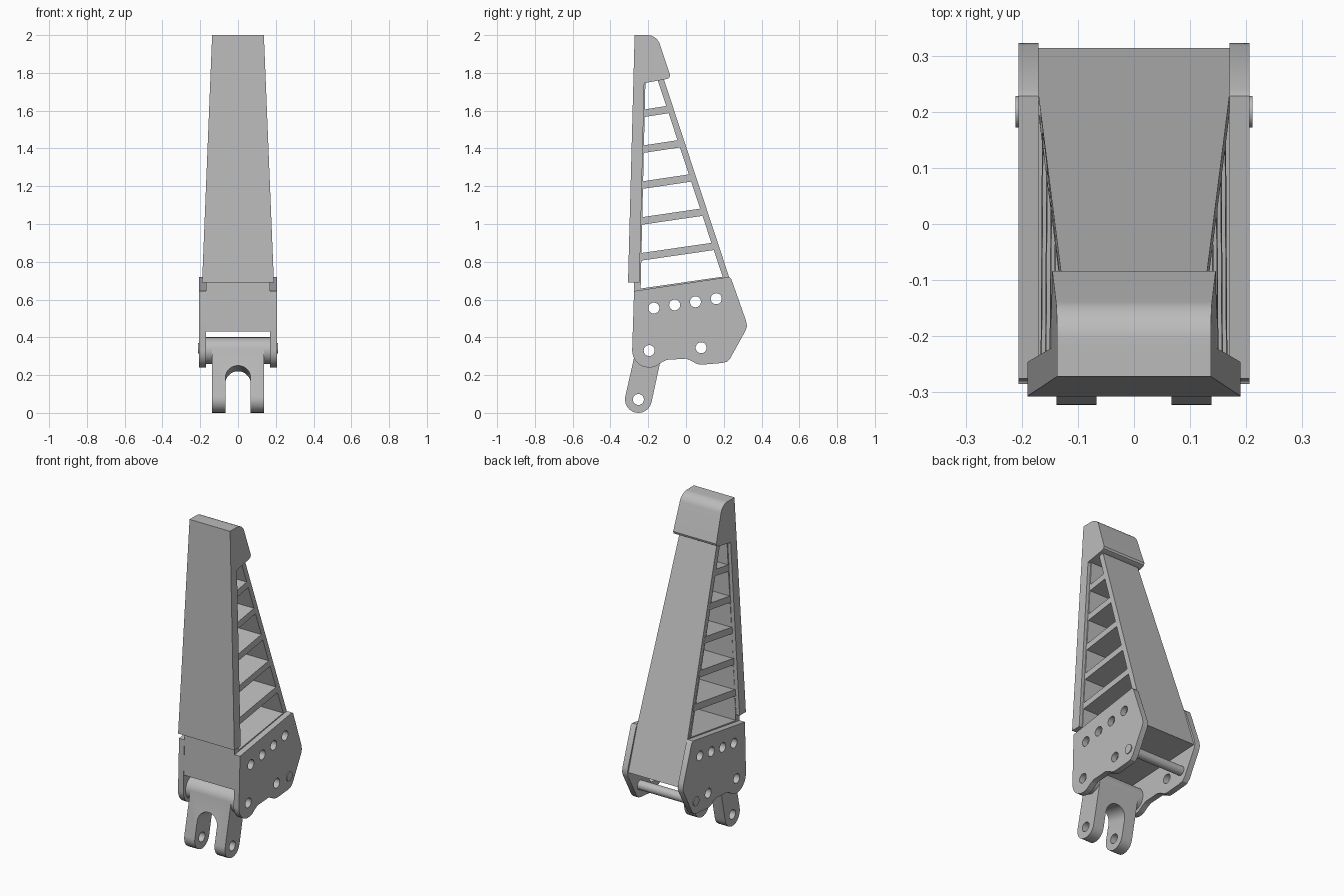
import bpy
import bmesh
from math import sin, cos, radians, atan2
from mathutils import Matrix, Vector

if "Cube" in bpy.data.objects:
    bpy.data.objects.remove(bpy.data.objects["Cube"])

grey = bpy.data.materials.new("plain_grey")
grey.use_nodes = True
grey.diffuse_color = (0.5, 0.5, 0.5, 1)
grey.node_tree.nodes["Principled BSDF"].inputs["Base Color"].default_value = (0.5, 0.5, 0.5, 1)


def make_object(name, bm):
    bmesh.ops.recalc_face_normals(bm, faces=bm.faces)
    mesh = bpy.data.meshes.new(name)
    bm.to_mesh(mesh)
    bm.free()
    mesh.materials.append(grey)
    obj = bpy.data.objects.new(name, mesh)
    bpy.context.collection.objects.link(obj)
    return obj


def prism(name, profile, left, right):
    """Extrude a (y, z) profile across x; left and right give x at a height."""
    bm = bmesh.new()
    a = [bm.verts.new((left(z), y, z)) for y, z in profile]
    b = [bm.verts.new((right(z), y, z)) for y, z in profile]
    bm.faces.new(a)
    bm.faces.new(b[::-1])
    n = len(profile)
    for i in range(n):
        j = (i + 1) % n
        bm.faces.new((a[j], a[i], b[i], b[j]))
    return make_object(name, bm)


def centred(name, profile, width):
    return prism(name, profile, lambda z: -width(z), width)


def rod(name, y, z, radius, half):
    bm = bmesh.new()
    turn = Matrix.Translation((0, y, z)) @ Matrix.Rotation(radians(90), 4, "Y")
    bmesh.ops.create_cone(bm, cap_ends=True, segments=32, radius1=radius,
                          radius2=radius, depth=2 * half, matrix=turn)
    return make_object(name, bm)


def arc(cy, cz, r, start, end, steps=12):
    angles = [radians(start + (end - start) * i / steps) for i in range(steps + 1)]
    return [(cy + r * cos(t), cz + r * sin(t)) for t in angles]


def combine(obj, tool, operation="DIFFERENCE"):
    mod = obj.modifiers.new("combine", "BOOLEAN")
    mod.operation, mod.solver, mod.object = operation, "EXACT", tool
    graph = bpy.context.evaluated_depsgraph_get()
    graph.update()
    mesh = bpy.data.meshes.new_from_object(obj.evaluated_get(graph))
    obj.modifiers.clear()
    obj.data = mesh
    bpy.data.objects.remove(tool)


def drill(obj, holes, radius=0.029):
    for y, z in holes:
        combine(obj, rod("hole_cutter", y, z, radius, 0.4))


parts = []

# Side plates with rounded front hinge corner and bolt holes
plate = [(-0.275, 0.645)] + arc(-0.195, 0.33, 0.09, 180, 295) + [
    (-0.125, 0.27), (-0.1, 0.281), (0, 0.287), (0.03, 0.275), (0.055, 0.26),
    (0.08, 0.255), (0.19, 0.264), (0.215, 0.27), (0.235, 0.29),
    (0.315, 0.435), (0.323, 0.46), (0.317, 0.49), (0.24, 0.708), (0.228, 0.72)]
hinge = (-0.195, 0.33)
bolts = [(-0.17 + 0.11 * i, 0.555 + 0.0165 * i) for i in range(4)]
for side, name in ((1, "left"), (-1, "right")):
    p = prism(name + "_side_plate", plate, lambda z: side * 0.17, lambda z: side * 0.206)
    drill(p, bolts + [hinge, (0.08, 0.345)])
    parts.append(p)

# Cross rod near the back of the plates
parts.append(rod("cross_rod", 0.2, 0.342, 0.028, 0.211))


# Tapered truss: back panel, front panel, floor and shelves
def truss_width(z):
    return 0.17 - max(0, z - 0.72) * 0.042


def back_y(z):
    return 0.228 - (z - 0.72) * 0.33


def front_y(z):
    return -0.24 + (z - 0.66) * 0.023


parts.append(centred("back_panel", [
    (back_y(0.46), 0.46), (back_y(0.72), 0.72), (back_y(1.78), 1.78),
    (back_y(1.78) - 0.034, 1.78), (back_y(0.72) - 0.034, 0.72),
    (back_y(0.46) - 0.034, 0.46)], truss_width))
parts.append(centred("front_panel", [
    (-0.277, 0.43), (-0.275, 0.72), (-0.25, 1.78), (front_y(1.78), 1.78),
    (front_y(0.72), 0.72), (front_y(0.43), 0.43)], truss_width))
parts.append(centred("floor_panel", [
    (-0.26, 0.43), (0.3, 0.46), (0.29, 0.49), (-0.26, 0.46)], truss_width))


def shelf(name, low, high):
    rise = 0.147
    right = [(back_y(z + 0.06) - 0.015, z) for z in (low, high)]
    left = [(front_y(z) - 0.01, z) for z in (low, high)]
    profile = [left[0]] + [(y, z + rise * (y + 0.24)) for y, z in right] + [left[1]]
    parts.append(centred(name, profile, truss_width))


shelf("bottom_shelf", 0.62, 0.657)
for i in range(5):
    shelf("shelf_%d" % (i + 1), 0.805 + 0.19 * i, 0.845 + 0.19 * i)


# Tapered front cover and rounded top cap
def cover_width(z):
    return 0.137 + 0.0405 * (2 - z)


parts.append(centred("front_cover", [
    (-0.307, 0.69), (-0.272, 2.0), (-0.215, 2.0), (-0.221, 1.74), (-0.246, 0.69)], cover_width))
parts.append(centred("top_cap", [(-0.272, 2.0)] + arc(-0.205, 1.93, 0.07, 90, 18, 10) + [
    (-0.084, 1.788), (-0.088, 1.775), (-0.1, 1.768), (-0.225, 1.745), (-0.278, 1.745)],
    cover_width))

# Hinged fork link: slanted capsule, wider hinge barrel, arched slot
tip = (-0.252, 0.071)
tilt = atan2(hinge[0] - tip[0], hinge[1] - tip[1])
deg = -tilt * 57.2958
link = centred("fork_link", arc(*hinge, 0.07, deg, deg + 180) +
               arc(*tip, 0.071, deg + 180, deg + 360), lambda z: 0.138)
combine(link, rod("barrel", *hinge, 0.0705, 0.169), "UNION")

bm = bmesh.new()
outline = [(0.067 * cos(radians(a)), 0.067 * sin(radians(a))) for a in range(0, 181, 10)]
outline += [(-0.067, -0.4), (0.067, -0.4)]
near = [bm.verts.new((x, -0.2, z)) for x, z in outline]
face = bm.faces.new(near)
grown = bmesh.ops.extrude_face_region(bm, geom=[face])["geom"]
bmesh.ops.translate(bm, vec=Vector((0, 0.4, 0)),
                    verts=[v for v in grown if isinstance(v, bmesh.types.BMVert)])
bm.transform(Matrix.Translation((0, -0.23, 0.17)) @ Matrix.Rotation(-tilt, 4, "X"))
combine(link, make_object("slot_cutter", bm))
drill(link, [hinge, tip])
parts.append(link)

# Smooth the rounded surfaces and keep edges sharp
bpy.ops.object.select_all(action="DESELECT")
for p in parts:
    p.select_set(True)
bpy.context.view_layer.objects.active = parts[0]
bpy.ops.object.shade_smooth_by_angle(angle=radians(30))
